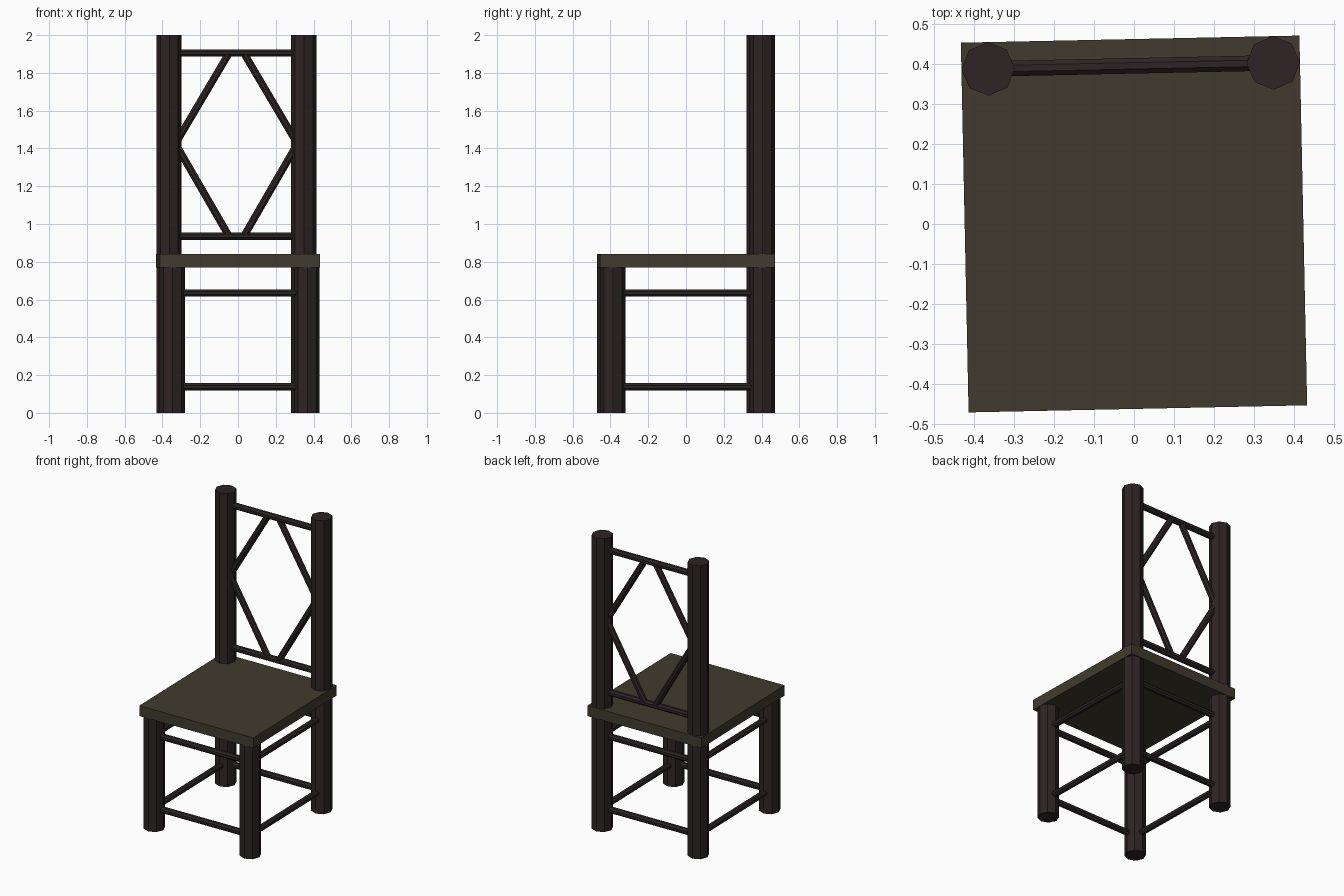
import bpy, math
from mathutils import Vector, Matrix

cube = bpy.data.objects.get("Cube")
if cube:
    bpy.data.objects.remove(cube, do_unlink=True)

TURN = Matrix.Rotation(math.radians(1.2), 4, 'Z')  # whole chair sits slightly turned


def material(name, color):
    m = bpy.data.materials.new(name)
    m.use_nodes = True
    m.diffuse_color = color
    m.node_tree.nodes["Principled BSDF"].inputs["Base Color"].default_value = color
    return m


dark_wood = material("dark wood", (0.026, 0.017, 0.018, 1))
olive_wood = material("olive wood", (0.052, 0.043, 0.027, 1))


def rod(name, a, b, radius, spin=0.0):
    """Eight-sided pole between two points."""
    a, b = Vector(a), Vector(b)
    d = b - a
    bpy.ops.mesh.primitive_cylinder_add(vertices=8, radius=radius, depth=d.length)
    ob = bpy.context.object
    ob.name = name
    ob.data.transform(Matrix.Rotation(spin, 4, 'Z'))
    ob.matrix_world = (TURN @ Matrix.Translation((a + b) / 2)
                       @ d.to_track_quat('Z', 'Y').to_matrix().to_4x4())
    ob.data.materials.append(dark_wood)
    return ob


PX, PY = 0.357, 0.396        # post centres
POST_R, RAIL_R = 0.067, 0.021
FLAT = math.pi / 8
SIDES = (("left", 1), ("right", -1))

# Seat slab
bpy.ops.mesh.primitive_cube_add(size=1)
seat = bpy.context.object
seat.name = "seat"
seat.data.transform(Matrix.Diagonal((0.848, 0.926, 0.07, 1)))
seat.matrix_world = TURN @ Matrix.Translation((0, 0, 0.805))
seat.data.materials.append(olive_wood)

# Legs and tall back posts
for side, s in SIDES:
    rod(f"{side}_front_leg", (s * PX, -PY, 0), (s * PX, -PY, 0.77), POST_R)
    rod(f"{side}_back_post", (s * PX, PY, 0), (s * PX, PY, 2), POST_R)

# Stretchers between the legs
for level, z in (("lower", 0.138), ("upper", 0.635)):
    for end, s in (("front", -1), ("back", 1)):
        rod(f"{level}_{end}_stretcher", (-PX, s * PY, z), (PX, s * PY, z), RAIL_R, FLAT)
    for side, s in SIDES:
        rod(f"{level}_{side}_stretcher", (s * PX, -PY, z), (s * PX, PY, z), RAIL_R, FLAT)

# Backrest rails and diamond braces
for level, z, brace_z, mid_z in (("lower", 0.936, 0.945, 1.42), ("upper", 1.905, 1.895, 1.43)):
    rod(f"{level}_back_rail", (-PX, PY, z), (PX, PY, z), RAIL_R, FLAT)
    for side, s in SIDES:
        rod(f"{level}_{side}_brace", (s * 0.045, PY, brace_z), (s * 0.32, PY, mid_z), RAIL_R, FLAT)
